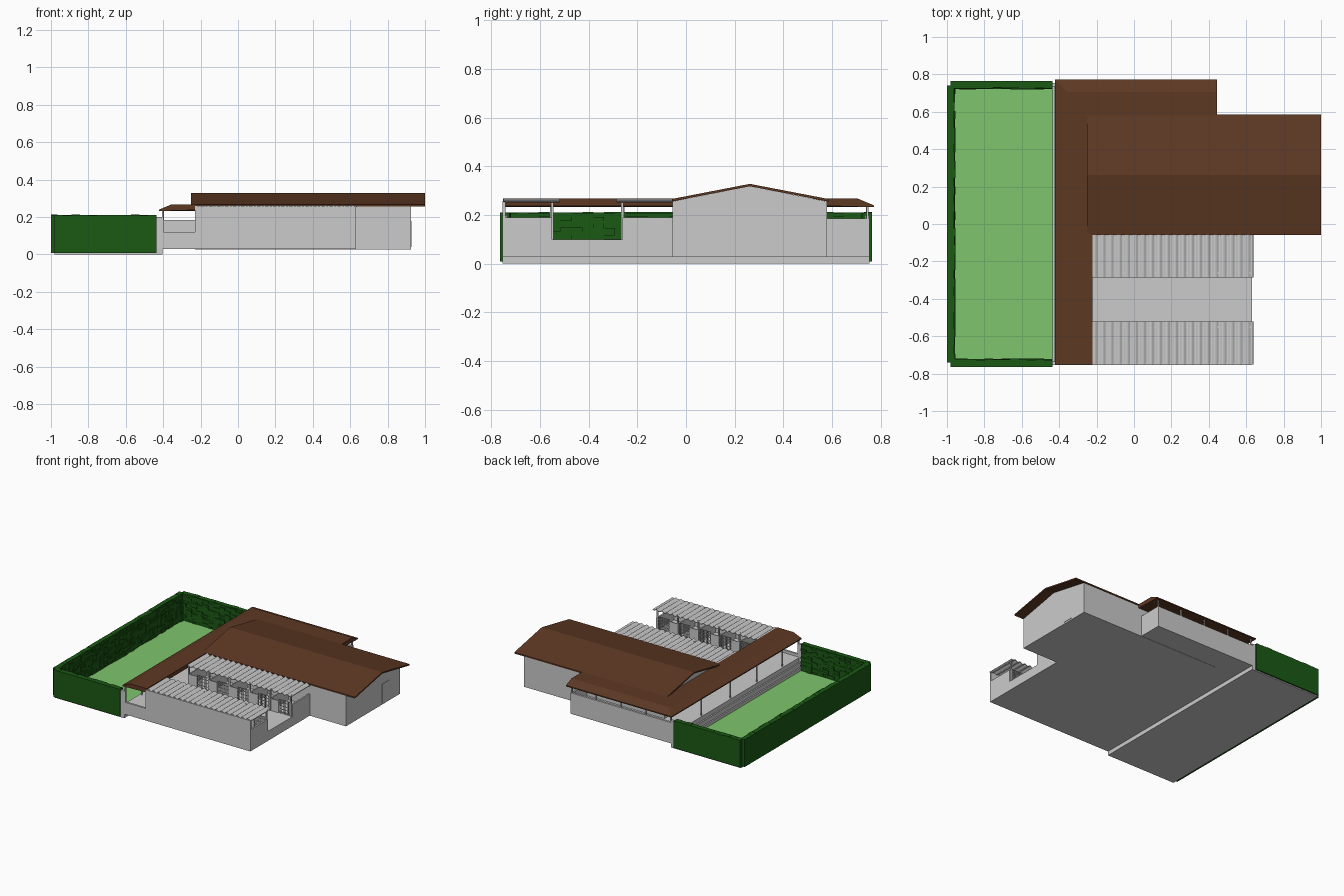
import bpy, bmesh, math, random

if "Cube" in bpy.data.objects:
    bpy.data.objects.remove(bpy.data.objects["Cube"])
random.seed(4)

def mat(name, c):
    m = bpy.data.materials.new(name)
    m.diffuse_color = (*c, 1)
    m.use_nodes = True
    m.node_tree.nodes["Principled BSDF"].inputs["Base Color"].default_value = m.diffuse_color
    return m

ROOF = mat("roof_brown", (0.11, 0.04, 0.017))
HEDGE = mat("hedge_green", (0.011, 0.10, 0.007))
LAWN = mat("lawn_green", (0.21, 0.56, 0.15))

def add_box(bm, x0, x1, y0, y1, z0, z1):
    v = [bm.verts.new((x, y, z)) for x in (x0, x1) for y in (y0, y1) for z in (z0, z1)]
    for f in ((0, 1, 3, 2), (4, 6, 7, 5), (0, 4, 5, 1), (2, 3, 7, 6), (0, 2, 6, 4), (1, 5, 7, 3)):
        bm.faces.new([v[i] for i in f])

def finish(bm, name, m=None):
    bmesh.ops.recalc_face_normals(bm, faces=bm.faces[:])
    me = bpy.data.meshes.new(name)
    bm.to_mesh(me)
    bm.free()
    ob = bpy.data.objects.new(name, me)
    bpy.context.collection.objects.link(ob)
    if m:
        me.materials.append(m)
    return ob

def boxes(name, dims, m=None):
    bm = bmesh.new()
    for d in dims:
        add_box(bm, *d)
    return finish(bm, name, m)

def prism(name, rings, m=None):
    """Solid between two matching end rings of points."""
    bm = bmesh.new()
    a, b = [[bm.verts.new(p) for p in r] for r in rings]
    n = len(a)
    bm.faces.new(a)
    bm.faces.new(b[::-1])
    for i in range(n):
        bm.faces.new((a[i], b[i], b[(i + 1) % n], a[(i + 1) % n]))
    return finish(bm, name, m)

# Garden: lawn, with hedges on three sides
boxes("garden_slab", [(-0.98, -0.41, -0.755, 0.755, 0, 0.008)])
boxes("lawn", [(-0.975, -0.435, -0.75, 0.75, 0.006, 0.012)], LAWN)

def hedge(name, along_y, lo, hi, outer, inner):
    """Plain core with a leafy, uneven inner face and ragged top."""
    dims = []
    def put(a0, a1, d0, d1, z0, z1):
        d0, d1 = sorted((d0, d1))
        dims.append((d0, d1, a0, a1, z0, z1) if along_y else (a0, a1, d0, d1, z0, z1))
    core = inner + (outer - inner) * 0.25
    put(lo, hi, outer, core, 0.008, 0.208)
    n = round((hi - lo) / 0.045)
    step = (hi - lo) / n
    for i in range(n):
        a = lo + i * step
        put(a, a + step, outer, core, 0.207, 0.209 + random.random() * 0.004)
        for k in range(13):
            z = 0.008 + k * 0.0154
            put(a, a + step, core, inner + (core - inner) * random.random() * 0.9, z, z + 0.0154)
    boxes(name, dims, HEDGE)

hedge("left_hedge", True, -0.74, 0.74, -1.0, -0.955)
hedge("front_hedge", False, -0.98, -0.435, -0.765, -0.72)
hedge("back_hedge", False, -0.98, -0.435, 0.765, 0.72)

# Raised platform under the corridor, pens and rear veranda
FLOOR = 0.10
boxes("platform", [(-0.405, 0.63, -0.75, -0.05, 0.03, FLOOR),
                   (-0.405, 0.42, -0.05, 0.75, 0.03, FLOOR)])
boxes("garden_steps", [(-0.435, -0.405, -0.755, 0.755, 0, 0.035),
                       (-0.425, -0.405, -0.735, 0.735, 0.035, 0.067),
                       (-0.415, -0.405, -0.735, 0.735, 0.067, FLOOR)])
boxes("corridor_end_walls", [(-0.435, -0.405, s * 0.745 - 0.01, s * 0.745 + 0.01, 0.03, 0.2) for s in (-1, 1)]
      + [(-0.405, -0.23, -0.755, -0.74, 0.03, 0.12)])
boxes("corridor_posts", [(-0.405, -0.397, y, y + 0.008, FLOOR, 0.24)
                         for y in (-0.75, -0.56, -0.26, 0.05, 0.39, 0.74)])

# House body with gable ends
X0, X1, Y0, Y1, RIDGE = -0.23, 0.925, -0.055, 0.58, 0.2625
gable = [(Y0, 0.028), (Y1, 0.028), (Y1, 0.256), (RIDGE, 0.318), (Y0, 0.256)]
prism("house_walls", [[(x, y, z) for y, z in gable] for x in (X0, X1)])
boxes("house_side_door", [(X1, X1 + 0.003, 0.37, 0.45, 0.04, 0.18)])
section = [(-0.058, 0.256), (RIDGE, 0.318), (0.585, 0.256),
           (0.585, 0.266), (RIDGE, 0.328), (-0.058, 0.266)]
prism("house_roof", [[(x, y, z) for y, z in section] for x in (-0.25, 1.0)], ROOF)

# Corridor and veranda roofs, mitred where they meet at the rear corner
eave = [(0, 0.232), (0, 0.240), (0.065, 0.267), (0.2, 0.267), (0.2, 0.238)]
prism("corridor_roof", [[(-0.422 + d, -0.752, z) for d, z in eave],
                        [(-0.422 + d, 0.772 - d, z) for d, z in eave]], ROOF)
prism("veranda_roof", [[(-0.422 + d, 0.772 - d, z) for d, z in eave],
                       [(0.445, 0.772 - d, z) for d, z in eave]], ROOF)

# Rear veranda walls and posts
boxes("veranda_walls", [(-0.405, 0.42, 0.74, 0.755, 0.03, 0.185),
                        (0.408, 0.42, 0.58, 0.74, 0.03, 0.185)])
boxes("veranda_posts", [(x, x + 0.008, 0.742, 0.75, 0.185, 0.24)
                        for x in (-0.403, -0.2, 0.005, 0.21, 0.41)])

# Pen block: tall front wall, lower side walls
boxes("pen_front_wall", [(-0.23, 0.63, -0.755, -0.743, 0.03, 0.258)])
boxes("pen_east_walls", [(0.618, 0.63, -0.745, -0.55, FLOOR, 0.19),
                         (0.618, 0.63, -0.262, -0.05, FLOOR, 0.19)])

# Two facing rows of pens with partitions, posts and barred fences
N, PX0, PX1 = 5, -0.22, 0.618
W = (PX1 - PX0) / N
for name, back, front in (("front", -0.745, -0.55), ("rear", -0.055, -0.262)):
    y0, y1 = sorted((back, front))
    boxes(name + "_pen_partitions", [(PX0 + i * W - 0.004, PX0 + i * W + 0.004, y0, y1, FLOOR, 0.19)
                                     for i in range(N)])
    boxes(name + "_pen_posts", [(PX0 + i * W - 0.005, PX0 + i * W + 0.005, front - 0.005, front + 0.005,
                                 FLOOR, 0.26) for i in range(N + 1)])
    bars = []
    for i in range(N):
        a = PX0 + i * W
        bars.append((a, a + W * 0.4, front - 0.003, front + 0.003, FLOOR, 0.19))
        for k in range(9):
            x = a + W * (0.42 + 0.065 * k)
            bars.append((x, x + 0.003, front - 0.0015, front + 0.0015, FLOOR, 0.2))
        for z in (0.105, 0.13, 0.155, 0.18, 0.2):
            bars.append((a + W * 0.4, a + W, front - 0.002, front + 0.002, z, z + 0.003))
    boxes(name + "_pen_fence", bars)

# Corrugated roofs over the pens
def corrugated(name, y0, y1, waves=20, per=8):
    bm = bmesh.new()
    prev = None
    for i in range(waves * per + 1):
        x = -0.222 + 0.86 * i / (waves * per)
        z = 0.259 + 0.005 * math.sin(2 * math.pi * i / per)
        cur = [bm.verts.new((x, y, z)) for y in (y0, y1)]
        if prev:
            bm.faces.new((prev[0], cur[0], cur[1], prev[1]))
        prev = cur
    ob = finish(bm, name)
    s = ob.modifiers.new("thickness", "SOLIDIFY")
    s.thickness = 0.004
    s.offset = 0

corrugated("front_pen_roof", -0.75, -0.52)
corrugated("rear_pen_roof", -0.285, -0.052)
